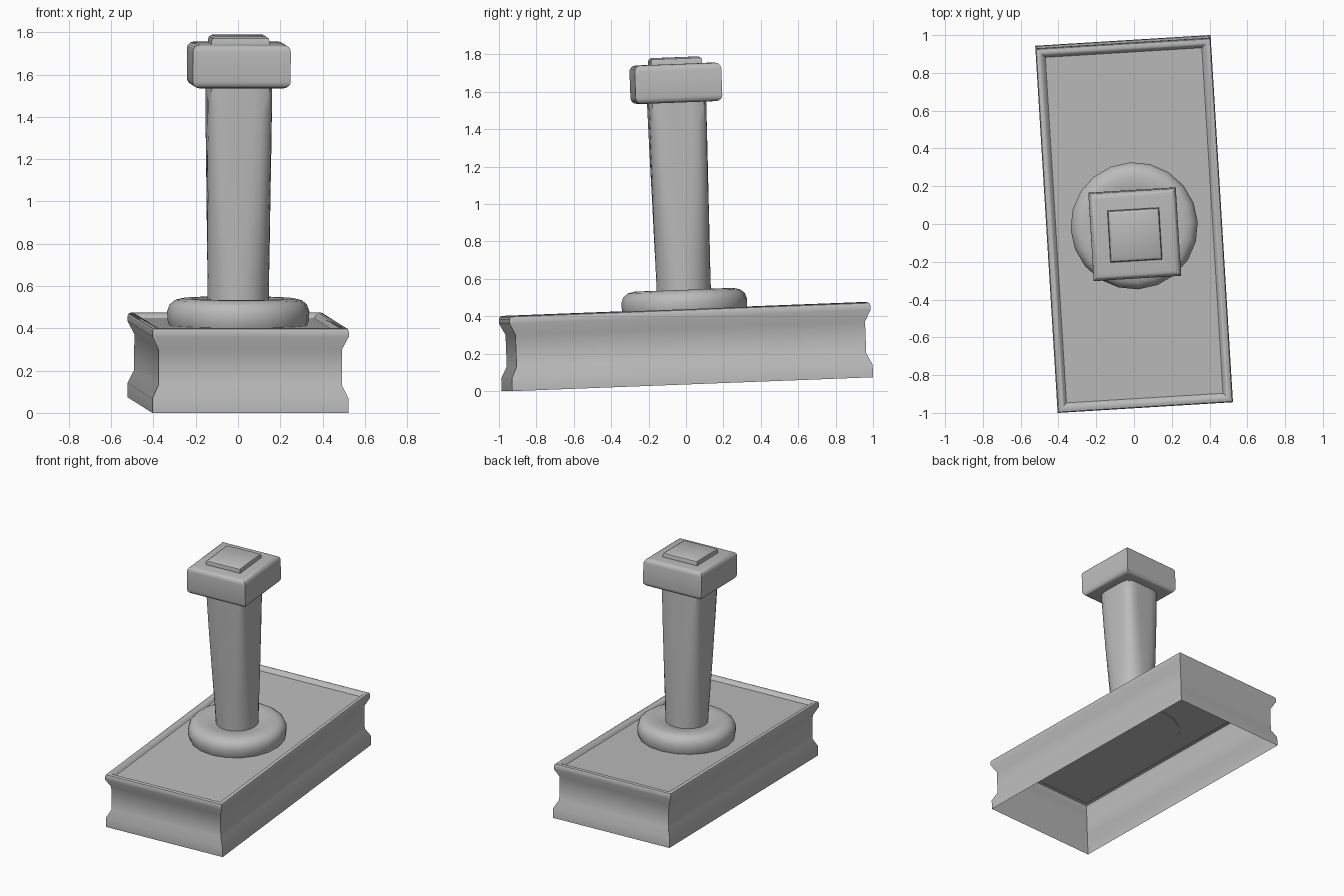
import bpy, bmesh, math
from mathutils import Matrix, Vector

if "Cube" in bpy.data.objects:
    bpy.data.objects.remove(bpy.data.objects["Cube"], do_unlink=True)

# One plain grey for the whole model
grey = bpy.data.materials.new("plain grey")
grey.use_nodes = True
COLOUR = (0.5, 0.5, 0.5, 1)
grey.diffuse_color = COLOUR
grey.node_tree.nodes["Principled BSDF"].inputs["Base Color"].default_value = COLOUR

# The whole model leans back and turns slightly
PLACE = (Matrix.Translation((0, 0.0075, 0.037))
         @ Matrix.Rotation(math.radians(3.5), 4, "Z")
         @ Matrix.Rotation(math.radians(2.2), 4, "X"))


def rectangle(hx, hy, z):
    return [Vector((sx * hx, sy * hy, z)) for sx, sy in ((-1, -1), (1, -1), (1, 1), (-1, 1))]


def rounded(half, power, z, count):
    """Superellipse outline: power 2 is a circle, higher is squarer."""
    outline = []
    for i in range(count):
        a = math.tau * i / count
        c, s = math.cos(a), math.sin(a)
        r = half / (abs(c) ** power + abs(s) ** power) ** (1 / power)
        outline.append(Vector((r * c, r * s, z)))
    return outline


def loft(name, loops, bottom=True, top=True):
    """Skin a stack of outlines into one object."""
    bm = bmesh.new()
    rings = [[bm.verts.new(p) for p in loop] for loop in loops]
    for low, high in zip(rings, rings[1:]):
        n = len(low)
        for i in range(n):
            j = (i + 1) % n
            bm.faces.new((low[i], low[j], high[j], high[i]))
    if bottom:
        bm.faces.new(rings[0][::-1])
    if top:
        bm.faces.new(rings[-1])
    mesh = bpy.data.meshes.new(name)
    bm.to_mesh(mesh)
    bm.free()
    mesh.materials.append(grey)
    obj = bpy.data.objects.new(name, mesh)
    bpy.context.collection.objects.link(obj)
    obj.matrix_world = PLACE
    bpy.ops.object.select_all(action="DESELECT")
    obj.select_set(True)
    bpy.context.view_layer.objects.active = obj
    bpy.ops.object.shade_smooth_by_angle(angle=math.radians(40))
    return obj


def rounded_edge(half, low, high, r, steps=4):
    """(half width, z) points of a slab side with rounded top and bottom edges."""
    arc = [math.pi / 2 * i / steps for i in range(steps + 1)]
    lower = [(half - r + r * math.sin(a), low + r - r * math.cos(a)) for a in arc]
    upper = [(half - r + r * math.cos(a), high - r + r * math.sin(a)) for a in arc]
    return lower + upper


# Plinth: open-bottomed shell with a waisted side and a sunken deck
DECK = 0.377
plinth = [(0, 0), (0, 0.068), (0.03, 0.13), (0.03, 0.3), (0, 0.36), (0, 0.385),
          (0.005, 0.397), (0.017, 0.402), (0.028, 0.4), (0.038, 0.39), (0.05, DECK)]
loft("plinth", [rectangle(0.465 - d, 0.967 - d, z) for d, z in plinth], bottom=False)

# Collar: rounded ring at the foot of the column, dipping towards the middle
collar = [(0.325, DECK - 0.003), (0.335, 0.4), (0.337, 0.445), (0.325, 0.477), (0.3, 0.497),
          (0.265, 0.505), (0.22, 0.505), (0.18, 0.498), (0.14, 0.488)]
loft("collar", [rounded(r, 2, z, 20) for r, z in collar])

# Column: round at the foot, rounded square under the cap
STEPS = 8
loft("column", [rounded(0.145 + 0.01 * t, 2 + 4 * t ** 1.5, 0.48 + 1.04 * t, 32)
                for t in (i / STEPS for i in range(STEPS + 1))])

# Cap: square block with softened top and bottom edges
loft("cap", [rectangle(h, h, z) for h, z in rounded_edge(0.232, 1.507, 1.713, 0.033)])

# Cap plate: small raised square on top
plate = [(0.137, 1.708), (0.137, 1.728), (0.133, 1.741), (0.12, 1.749)]
loft("cap_plate", [rectangle(h, h, z) for h, z in plate])
